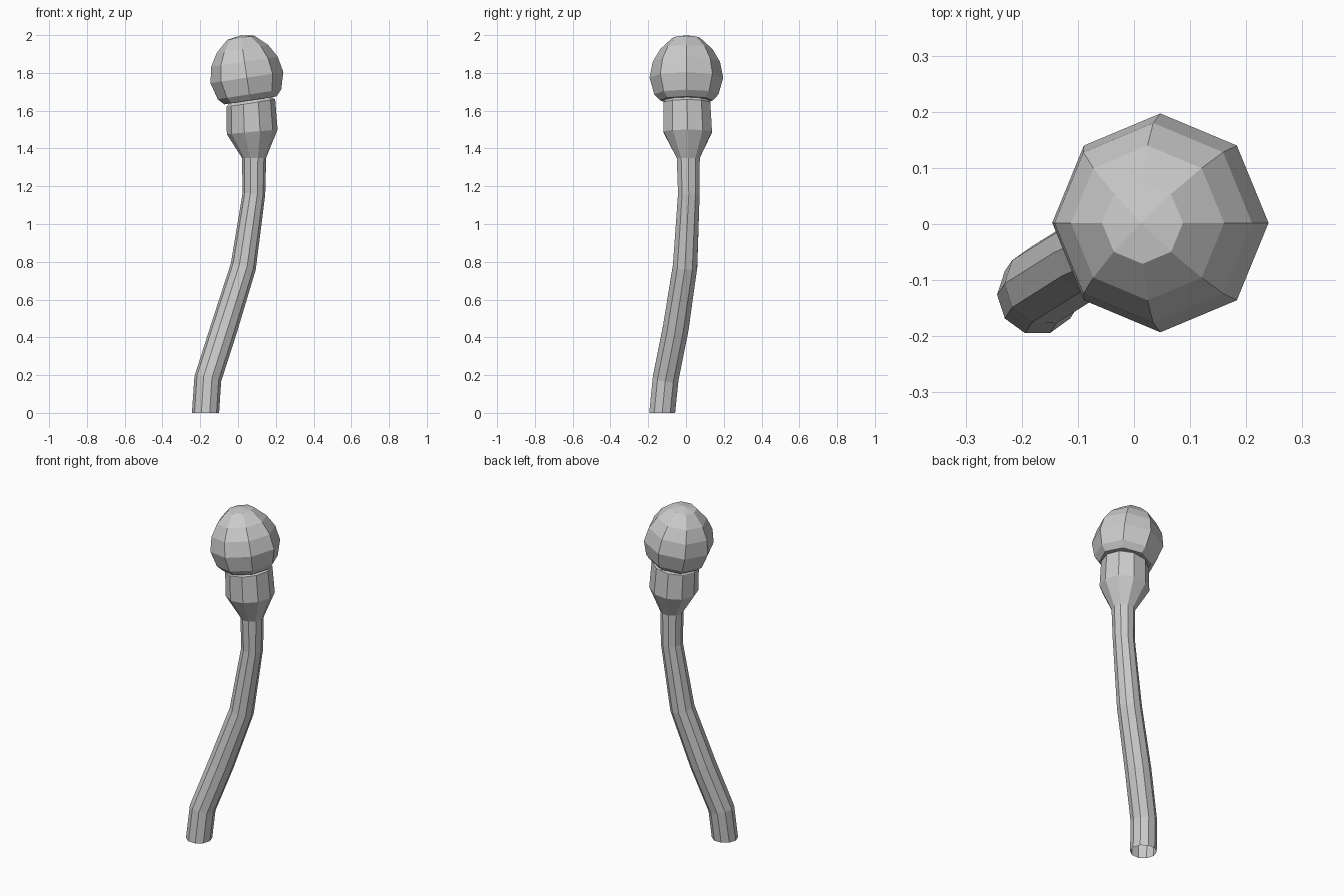
import bpy, bmesh, math
from mathutils import Vector

if "Cube" in bpy.data.objects:
    bpy.data.objects.remove(bpy.data.objects["Cube"])


def tube(name, rings, sides, cap_start=False, cap_end=False):
    """Skin a row of rings: (centre, radius, plane normal)."""
    bm = bmesh.new()
    loops = []
    for centre, radius, normal in rings:
        n = Vector(normal).normalized()
        u = (Vector((1, 0, 0)) - n * n.x).normalized()
        v = n.cross(u)
        loop = []
        for i in range(sides):
            a = 2 * math.pi * i / sides
            loop.append(bm.verts.new(Vector(centre) + radius * (u * math.cos(a) + v * math.sin(a))))
        loops.append(loop)
    for a, b in zip(loops, loops[1:]):
        for i in range(sides):
            j = (i + 1) % sides
            bm.faces.new((a[i], a[j], b[j], b[i]))
    if cap_start:
        bm.faces.new(loops[0][::-1])
    if cap_end:
        tip = bm.verts.new(cap_end)
        for i in range(sides):
            bm.faces.new((loops[-1][i], loops[-1][(i + 1) % sides], tip))
    mesh = bpy.data.meshes.new(name)
    bm.to_mesh(mesh)
    bm.free()
    obj = bpy.data.objects.new(name, mesh)
    bpy.context.collection.objects.link(obj)
    return obj


up = (0, 0, 1)
lean = Vector((-0.15, 0, 0.99)).normalized()

# Bent stem, open at the foot
tube("stem", [
    ((-0.172, -0.126, 0.0), 0.072, up),
    ((-0.16, -0.108, 0.18), 0.072, (0.2, 0.13, 1)),
    ((-0.075, -0.055, 0.445), 0.072, (0.33, 0.17, 1)),
    ((0.028, -0.005, 0.775), 0.068, (0.25, 0.1, 1)),
    ((0.084, 0.015, 1.16), 0.06, (0.08, 0.03, 1)),
    ((0.085, 0.012, 1.35), 0.064, up),
], 10)

# Flared collar under the head
tube("collar", [
    ((0.085, 0.012, 1.35), 0.064, up),
    ((0.075, 0.009, 1.488), 0.135, (-0.09, 0, 1)),
    ((0.068, 0.005, 1.64), 0.13, lean),
    ((0.065, 0.004, 1.655), 0.115, lean),
], 10, cap_end=(0.065, 0.004, 1.655))

# Leaning rounded head: (offset along axis, radius)
middle = Vector((0.047, 0.002, 1.775))
profile = [(-0.122, 0.14), (-0.09, 0.17), (0.0, 0.195),
           (0.085, 0.178), (0.153, 0.138), (0.213, 0.073)]
tube("head", [(middle + lean * t, r, lean) for t, r in profile], 8,
     cap_start=True, cap_end=middle + lean * 0.226)
